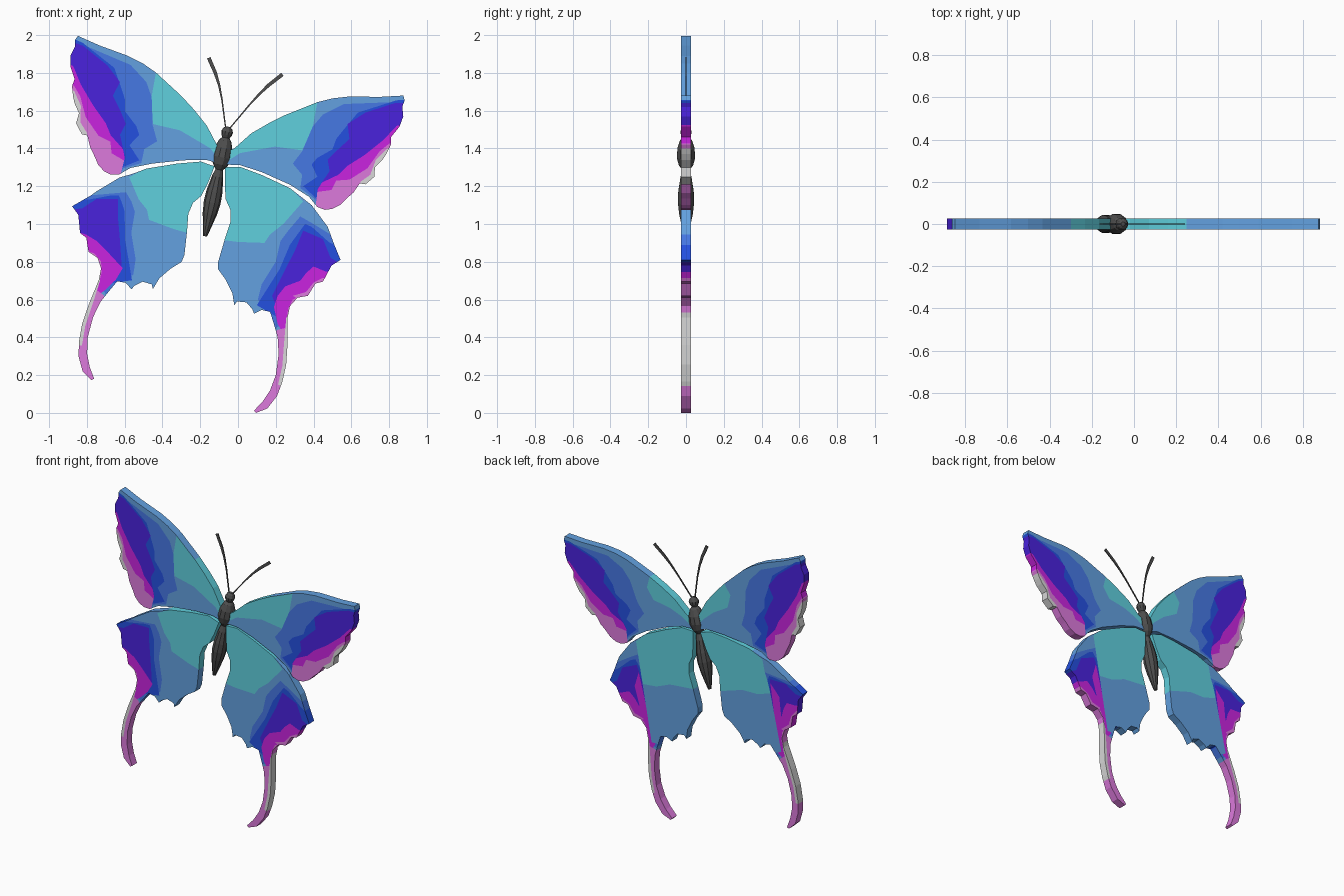
import bpy, bmesh, math
from mathutils import Vector
from mathutils.geometry import delaunay_2d_cdt

if "Cube" in bpy.data.objects:
    bpy.data.objects.remove(bpy.data.objects["Cube"])

HALF = 0.026                                   # half thickness of the wings


def colour(name, hexa):
    lin = [((c / 255 + 0.055) / 1.055) ** 2.4 for c in bytes.fromhex(hexa)]
    m = bpy.data.materials.new(name)
    m.diffuse_color = (*lin, 1)
    m.use_nodes = True
    m.node_tree.nodes["Principled BSDF"].inputs["Base Color"].default_value = m.diffuse_color
    return m


BASE, TEAL, MID, BLUE, INDIGO, MAGENTA, ORCHID, GREY = range(8)
WING = [colour("steel_blue", "63a1e0"), colour("teal", "60d0de"), colour("soft_blue", "4678e4"),
        colour("bright_blue", "2450e0"), colour("indigo", "4a22dc"), colour("magenta", "ca24e0"),
        colour("orchid", "dc7adc"), colour("light_grey", "d8d8d8")]
DARK = colour("charcoal", "4e4e4e")


def make(name, bm, mats):
    bmesh.ops.recalc_face_normals(bm, faces=bm.faces)
    me = bpy.data.meshes.new(name)
    bm.to_mesh(me)
    bm.free()
    for m in mats:
        me.materials.append(m)
    ob = bpy.data.objects.new(name, me)
    bpy.context.collection.objects.link(ob)
    return ob


def inside(p, poly):
    hit = False
    for (ax, ay), (bx, by) in zip(poly, poly[1:] + poly[:1]):
        if (ay > p[1]) != (by > p[1]) and p[0] < (bx - ax) * (p[1] - ay) / (by - ay) + ax:
            hit = not hit
    return hit


def step(v, lo, hi):
    return min(max((v - lo) / (hi - lo), 0), 1)


def reflect(p, pivot, tilt):
    """Mirror a front-view point across the leaning body axis."""
    d = Vector((math.sin(tilt), math.cos(tilt)))
    v = Vector(p) - Vector(pivot)
    q = Vector(pivot) + 2 * v.dot(d) * d - v
    return q.x, q.y


def left_upper(p):
    x, z = reflect(p, (-.05, 1.49), math.radians(10.4))
    return x, z - .022 * step(-x, .1, .4) * (1 - step(z, 1.36, 1.6))


def left_lower(p):                             # the left lower wing is a little flatter on top
    x, z = reflect(p, (-.06, 1.49), math.radians(11.3))
    return x, z - .056 * step(-x, .08, .55) * step(z, 1.1, 1.22)


def plate(name, outline, front, back, mats, half, move=lambda p: p, rim_back=False):
    """Flat plate cut along the borders of its colour areas (later areas win)."""
    verts, edges = [], []
    for poly in [outline] + [a[1] for a in front + back]:
        s, n = len(verts), len(poly)
        verts += [Vector(p) for p in poly]
        edges += [(s + i, s + (i + 1) % n) for i in range(n)]
    pts, _, tris, *_ = delaunay_2d_cdt(verts, edges, [], 0, 1e-5)

    def paint(c, areas):
        idx = BASE
        for mat, poly in areas:
            if inside(c, poly):
                idx = mat
        return idx

    bm = bmesh.new()
    layers = []
    for y in (-half, half):
        row = []
        for p in pts:
            x, z = move((p.x, p.y))
            row.append(bm.verts.new((x, y, z)))
        layers.append(row)
    border = {}
    for t in tris:
        c = sum((pts[i] for i in t), Vector((0, 0))) / len(t)
        if not inside(c, outline):
            continue
        mf, mb = paint(c, front), paint(c, back)
        bm.faces.new([layers[0][i] for i in t]).material_index = mf
        bm.faces.new([layers[1][i] for i in reversed(t)]).material_index = mb
        for a, b in zip(t, t[1:] + t[:1]):
            key = (min(a, b), max(a, b))
            border[key] = None if key in border else (mb if rim_back else mf)
    for (a, b), m in border.items():           # rim
        if m is not None:
            f = bm.faces.new((layers[0][a], layers[0][b], layers[1][b], layers[1][a]))
            f.material_index = m
    bmesh.ops.delete(bm, geom=[v for v in bm.verts if not v.link_faces], context='VERTS')
    return make(name, bm, mats)


# Upper wing outline and colour areas (x, z of the right-hand wing)
upper = [(-.07, 1.38), (-.02, 1.40), (.07, 1.48), (.16, 1.532), (.25, 1.577), (.42, 1.645), (.50, 1.665),
         (.59, 1.675), (.75, 1.673), (.875, 1.68), (.882, 1.655), (.87, 1.62), (.875, 1.57),
         (.855, 1.515), (.81, 1.46), (.81, 1.42), (.785, 1.37), (.765, 1.34), (.725, 1.30),
         (.722, 1.25), (.675, 1.21), (.645, 1.215), (.61, 1.165), (.575, 1.135), (.54, 1.10),
         (.50, 1.08), (.46, 1.075), (.42, 1.09), (.375, 1.145), (.275, 1.208), (.125, 1.275),
         (.01, 1.312), (-.08, 1.315)]
upper_front = [
    (TEAL, [(-.09, 1.40), (0, 1.58), (.42, 1.74), (.42, 1.645), (.395, 1.51), (.34, 1.39),
            (.195, 1.41), (.01, 1.375), (-.06, 1.33)]),
    (MID, [(.34, 1.385), (.395, 1.515), (.45, 1.58), (.56, 1.635), (.82, 1.645), (.87, 1.65),
           (1, 1.65), (1, 1), (.42, 1), (.41, 1.13), (.33, 1.19), (.34, 1.26), (.29, 1.32)]),
    (BLUE, [(1, 1.66), (.84, 1.655), (.635, 1.59), (.56, 1.50), (.52, 1.45), (.50, 1.395),
            (.42, 1.35), (.39, 1.315), (.42, 1.25), (.345, 1.2), (.41, 1.14), (.5, 1), (1, 1)]),
    (INDIGO, [(1, 1.64), (.83, 1.64), (.675, 1.59), (.58, 1.53), (.59, 1.45), (.53, 1.395),
              (.475, 1.34), (.485, 1.28), (.42, 1.185), (.42, 1), (1, 1)]),
    (MAGENTA, [(1, 1.55), (.84, 1.52), (.77, 1.445), (.67, 1.365), (.575, 1.305), (.53, 1.26),
               (.445, 1.22), (.42, 1.18), (.42, 1), (1, 1)]),
    (ORCHID, [(1, 1.45), (.80, 1.425), (.75, 1.385), (.685, 1.295), (.59, 1.235), (.52, 1.23),
              (.495, 1.18), (.42, 1.17), (.40, 1), (1, 1)]),
    (GREY, [(1, 1.42), (.79, 1.40), (.73, 1.34), (.70, 1.26), (.65, 1.225), (.625, 1.15), (1, 1)])]
upper_back = [(TEAL, [(-.09, 1.40), (0, 1.58), (.25, 1.7), (.25, 1.577), (.27, 1.50), (.22, 1.43),
                      (.10, 1.41), (.01, 1.375), (-.06, 1.33)])] + upper_front[1:]

# Lower wing with its long tail
lower = [(-.07, 1.30), (.01, 1.303), (.125, 1.26), (.275, 1.19), (.39, 1.10), (.475, .985), (.51, .89),
         (.543, .81), (.495, .78), (.45, .695), (.41, .685), (.37, .62), (.315, .61), (.275, .565),
         (.263, .505), (.262, .36), (.255, .255), (.235, .165), (.207, .09), (.155, .023), (.095, 0),
         (.085, .012), (.13, .06), (.17, .12), (.2, .2), (.215, .31), (.21, .40), (.19, .47),
         (.17, .535), (.125, .545), (.085, .525), (.075, .55), (.045, .585), (-.005, .59),
         (-.02, .57), (-.03, .635), (-.065, .705), (-.105, .76), (-.105, .80), (-.07, .92),
         (-.04, 1.01), (-.04, 1.075), (-.065, 1.13), (-.07, 1.21)]
lower_base = [
    (TEAL, [(-.15, 1.35), (.1, 1.35), (.27, 1.2), (.345, 1.12), (.24, 1.0), (.17, .945), (.14, .90),
            (0, .905), (-.12, .92)]),
    (MID, [(.56, .90), (.40, 1.0), (.33, 1.04), (.27, .97), (.225, .91), (.2, .8), (.125, .68),
           (.105, .6), (.2, .45), (.3, .5), (.7, .5)]),
    (BLUE, [(.56, .86), (.48, .905), (.39, .985), (.355, 1.0), (.275, .89), (.22, .76), (.125, .61),
            (.1, .57), (.22, .50), (.3, .4), (.7, .5)]),
    (INDIGO, [(.6, .76), (.49, .82), (.45, .92), (.345, .965), (.30, .855), (.25, .76), (.18, .62),
              (.2, .57), (.3, .4), (.7, .5)])]
tail_areas = [
    (ORCHID, [(.6, .60), (.40, .62), (.34, .625), (.29, .60), (.265, .55), (.25, .45),
              (.21, .44), (.15, .4), (0, .1), (0, -.1), (.7, -.1)]),
    (GREY, [(.28, .56), (.255, .50), (.243, .36), (.235, .25), (.212, .15), (.3, .1), (.4, .5)])]
lower_right = lower_base + [
    (MAGENTA, [(.6, .72), (.46, .75), (.40, .775), (.36, .74), (.33, .70), (.25, .67), (.21, .62),
               (.19, .56), (.21, .47), (.24, .42), (.3, .4), (.7, .5)]),
    (ORCHID, [(.6, .72), (.45, .715), (.40, .69), (.36, .64), (.29, .62), (.4, .55)])] + tail_areas
lower_left = lower_base + [
    (MAGENTA, [(.6, .68), (.42, .70), (.35, .69), (.29, .665), (.17, .61), (.18, .54), (.21, .47),
               (.24, .42), (.3, .4), (.7, .5)])] + tail_areas
# The back of the lower wing is plain inside a straight line
back_cut = [
    (MAGENTA, [(.33, .92), (.36, .82), (.31, .65), (.24, .5), (.22, .5)]),
    (BASE, [(-.2, 1.4), (.2, 1.4), (.35, 1.12), (.235, .48), (.15, .48), (-.2, .48)]),
    (TEAL, [(-.15, 1.35), (.1, 1.35), (.27, 1.2), (.35, 1.12), (.30, .85), (.2, .86), (.1, .90), (-.12, .92)])]

plate("upper_wing_right", upper, upper_front, upper_back, WING, HALF, rim_back=True)
plate("upper_wing_left", upper, upper_front, upper_back, WING, HALF, left_upper, True)
plate("lower_wing_right", lower, lower_right, lower_right + back_cut, WING, HALF)
plate("lower_wing_left", lower, lower_left, lower_right + back_cut, WING, HALF, left_lower)


# Body parts turned around the leaning axis: (distance from head centre, radius)
def lathe(name, profile, sides=10):
    bm = bmesh.new()
    tilt = math.radians(12)
    rings = []
    for s, r in profile:
        ring = []
        for k in range(sides):
            a = 2 * math.pi * k / sides
            u = r * math.cos(a)
            ring.append(bm.verts.new((-.058 + s * math.sin(tilt) + u * math.cos(tilt), r * math.sin(a),
                                      1.485 + s * math.cos(tilt) - u * math.sin(tilt))))
        rings.append(ring)
    for lo, hi in zip(rings, rings[1:]):
        for k in range(sides):
            j = (k + 1) % sides
            bm.faces.new((lo[k], lo[j], hi[j], hi[k]))
    bm.faces.new(rings[0])
    bm.faces.new(rings[-1])
    return make(name, bm, [DARK])


lathe("head", [(.031, .010), (.022, .023), (.004, .031), (-.014, .028), (-.032, .018)])
lathe("thorax", [(-.028, .018), (-.045, .033), (-.085, .047), (-.135, .051), (-.175, .040), (-.202, .020)])
lathe("abdomen", [(-.195, .018), (-.24, .030), (-.32, .043), (-.38, .045), (-.44, .038), (-.51, .023), (-.562, .011)])

# Antennae: thin strips that widen towards the end
for side, path in (("right", [(-.045, 1.505), (.06, 1.63), (.11, 1.685), (.16, 1.733), (.235, 1.792)]),
                   ("left", [(-.065, 1.505), (-.085, 1.66), (-.10, 1.735), (-.12, 1.80), (-.155, 1.88)])):
    pts = [Vector(p) for p in path]
    a, b = [], []
    for i, (p, w) in enumerate(zip(pts, (.003, .004, .006, .009, .010))):
        d = (pts[min(i + 1, 4)] - pts[max(i - 1, 0)]).normalized()
        n = Vector((-d.y, d.x)) * w
        a.append(tuple(p + n))
        b.append(tuple(p - n))
    plate("antenna_" + side, a + b[::-1], [], [], [DARK], .003)
